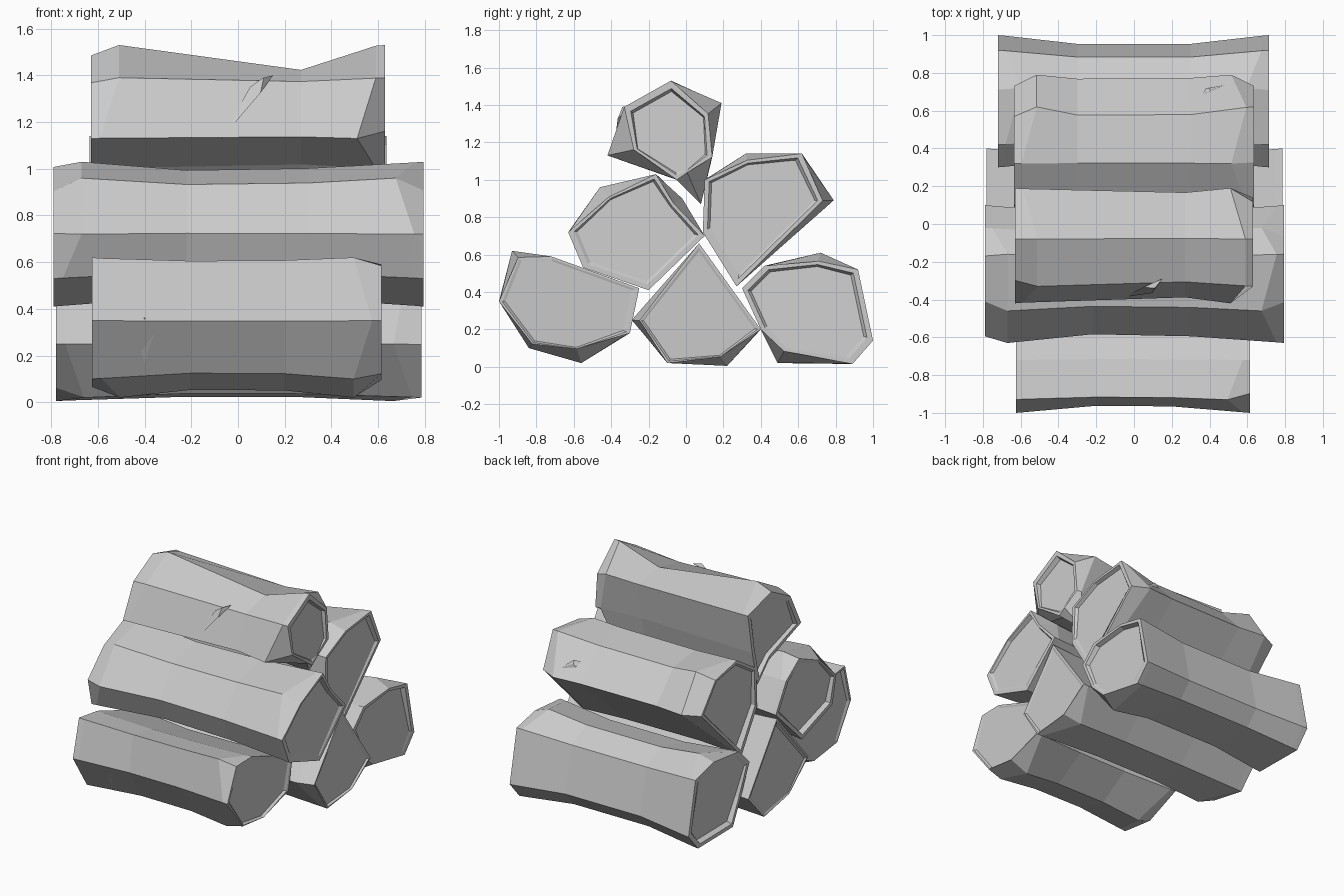
import bpy
import bmesh
from mathutils import Vector

cube = bpy.data.objects.get("Cube")
if cube:
    bpy.data.objects.remove(cube, do_unlink=True)

# Single grey material
grey = bpy.data.materials.new("plain grey")
grey.use_nodes = True
colour = (0.6, 0.6, 0.6, 1)
grey.diffuse_color = colour
grey.node_tree.nodes["Principled BSDF"].inputs["Base Color"].default_value = colour


def finish(bm, name):
    bmesh.ops.recalc_face_normals(bm, faces=bm.faces[:])
    mesh = bpy.data.meshes.new(name)
    bm.to_mesh(mesh)
    bm.free()
    mesh.materials.append(grey)
    obj = bpy.data.objects.new(name, mesh)
    bpy.context.collection.objects.link(obj)
    return obj


def log(name, profile, left, right, waists, left_cuts, right_cuts,
        rim=0.86, recess=0.035, tilt=1, dents={}):
    """Loft a (y, z) profile along x, with a waist, chopped corners and recessed ends.
    Cuts map a profile index to how far that end corner is pulled to the middle;
    dents do the same for the waist. Tilt 1 sinks the top of the right end and the
    bottom of the left end, -1 the opposite."""
    points = [Vector((0, y, z)) for y, z in profile]
    centre = sum(points, Vector()) / len(points)
    reach = max(abs(p.z - centre.z) for p in points)
    bm = bmesh.new()

    def ring(place):
        return [bm.verts.new(place(i, p)) for i, p in enumerate(points)]

    def scaled(p, s, x):
        q = centre.lerp(p, s)
        q.x = x
        return q

    def end_rings(x, cuts, inward):
        def depth(p):
            return recess * (0.5 - 0.5 * inward * tilt * (p.z - centre.z) / reach)

        cap = ring(lambda i, p: scaled(p, rim - cuts.get(i, 0) * 0.7, x + inward * depth(p)))
        lip = ring(lambda i, p: scaled(p, rim + 0.05 - cuts.get(i, 0) * 0.8, x))
        edge = ring(lambda i, p: scaled(p, 1 - cuts.get(i, 0), x))
        body = ring(lambda i, p: scaled(p, 1 if i in cuts else 0.99,
                                        x + inward * (0.12 if i in cuts else 0.04)))
        return [cap, lip, edge, body]

    rings = end_rings(left, left_cuts, 1)
    rings += [ring(lambda i, p: scaled(p, s - dents.get(i, 0), x)) for x, s in waists]
    rings += reversed(end_rings(right, right_cuts, -1))
    n = len(points)
    for a, b in zip(rings, rings[1:]):
        for i in range(n):
            j = (i + 1) % n
            bm.faces.new((a[i], a[j], b[j], b[i]))
    bm.faces.new(rings[0])
    bm.faces.new(rings[-1])
    return finish(bm, name)


def splinter(name, start, end, peak, width):
    """A thin raised sliver lying on the bark between two points."""
    start, end, peak = Vector(start), Vector(end), Vector(peak)
    side = (end - start).cross(peak - start).normalized() * width
    bm = bmesh.new()
    a, b, top, l, r = [bm.verts.new(v) for v in (start, end, peak, peak.lerp(start, 0.2) + side,
                                                 peak.lerp(start, 0.2) - side)]
    for face in ((a, l, top), (l, b, top), (b, r, top), (r, a, top), (a, r, b, l)):
        bm.faces.new(face)
    return finish(bm, name)


# Bottom row
log("bottom_front_log",
    [(-0.93, 0.62), (-0.72, 0.59), (-0.25, 0.42), (-0.30, 0.18),
     (-0.56, 0.02), (-0.84, 0.10), (-1.0, 0.35)],
    -0.625, 0.615, [(-0.2, 0.89), (0.2, 0.9)],
    {4: 0.15}, {0: 0.12, 4: 0.25, 5: 0.1}, rim=0.9, recess=0.02, tilt=-1,
    dents={0: -0.06, 1: -0.04})
log("bottom_middle_log",
    [(0.07, 0.66), (0.40, 0.20), (0.22, 0.005), (-0.10, 0.02), (-0.29, 0.25)],
    -0.78, 0.785, [(-0.25, 0.92), (0.25, 0.92)],
    {3: 0.2}, {2: 0.22, 4: 0.12}, rim=0.9, recess=0.02, tilt=-1)
log("bottom_back_log",
    [(0.30, 0.42), (0.42, 0.54), (0.72, 0.61), (0.92, 0.52),
     (1.0, 0.14), (0.89, 0.015), (0.49, 0.02), (0.40, 0.20)],
    -0.72, 0.715, [(-0.3, 0.87), (0.3, 0.87)], {2: 0.12}, {2: 0.15, 6: 0.22})

# Middle row
log("middle_front_log",
    [(-0.63, 0.72), (-0.46, 0.96), (-0.16, 1.03), (-0.02, 0.90),
     (0.10, 0.70), (-0.20, 0.41), (-0.55, 0.53)],
    -0.79, 0.795, [(-0.22, 0.87), (0.3, 0.9)],
    {0: 0.1, 1: 0.27, 2: 0.08}, {1: 0.25, 3: 0.18})
log("middle_back_log",
    [(0.10, 1.0), (0.32, 1.14), (0.62, 1.14), (0.79, 0.89), (0.27, 0.43), (0.09, 0.72)],
    -0.635, 0.635, [(-0.3, 0.95), (0.3, 0.96)], {2: 0.2, 3: 0.14}, {1: 0.14, 3: 0.14},
    dents={2: 0.12})

# Top log, pinched off centre
log("top_log",
    [(-0.42, 1.13), (-0.33, 1.39), (-0.08, 1.53), (0.19, 1.41),
     (0.14, 1.12), (0.08, 0.87), (-0.05, 1.0)],
    -0.63, 0.63, [(0.27, 0.91)],
    {1: 0.12, 2: 0.14}, {0: 0.4, 3: 0.28, 5: 0.5}, rim=0.82, dents={2: 0.24})

# Bark splinters
splinter("front_splinter", (-0.40, -0.87, 0.17), (-0.40, -0.94, 0.45), (-0.40, -0.98, 0.36), 0.05)
splinter("top_splinter", (-0.07, -0.39, 1.13), (0.15, -0.29, 1.40), (0.11, -0.34, 1.39), 0.03)
splinter("back_splinter", (0.36, 0.68, 1.0), (0.5, 0.74, 0.94), (0.40, 0.72, 0.99), 0.025)
